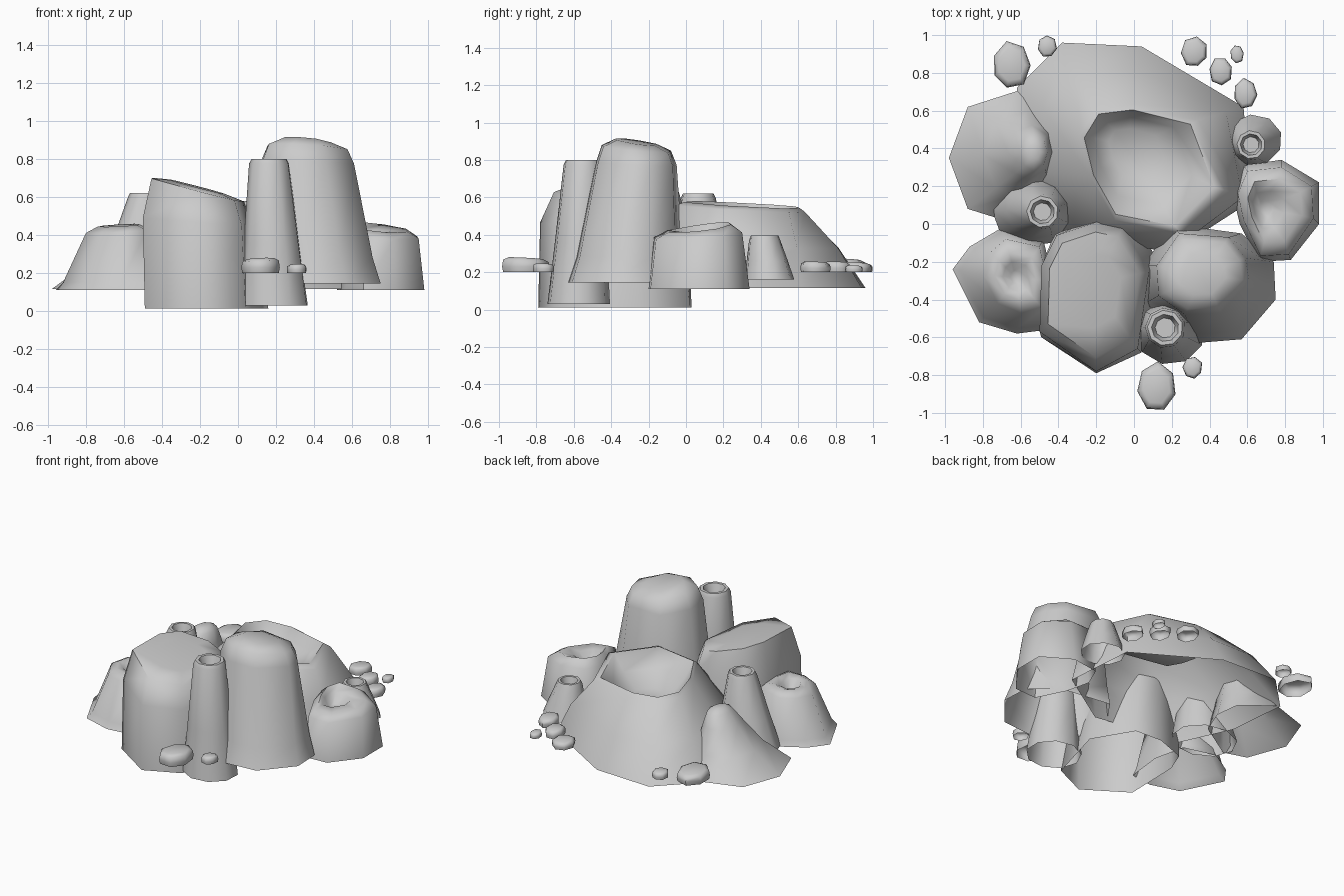
import bpy, bmesh, math, random

random.seed(4)


def oval(cx, cy, rx, ry, n=8, rot=0.0, jit=0.0):
    pts = []
    for i in range(n):
        a = rot + 2 * math.pi * i / n
        k = 1 + random.uniform(-jit, jit)
        pts.append((cx + rx * k * math.cos(a), cy + ry * k * math.sin(a)))
    return pts


def loft(name, base, top, levels, tilt=(0, 0), angle=62):
    """Rings blended from base to top outline; level = (blend, scale, z, tilt weight[, shift x, shift y]).
    Open underneath."""
    bm = bmesh.new()
    rings = []
    n = len(base)
    for t, s, z, w, *shift in levels:
        sx, sy = shift or (0, 0)
        pts = [(b[0] + (c[0] - b[0]) * t, b[1] + (c[1] - b[1]) * t) for b, c in zip(base, top)]
        mx = sum(p[0] for p in pts) / n
        my = sum(p[1] for p in pts) / n
        ring = []
        for x, y in pts:
            dx, dy = (x - mx) * s + sx, (y - my) * s + sy
            ring.append(bm.verts.new((mx + dx, my + dy, z + w * (tilt[0] * dx + tilt[1] * dy))))
        rings.append(ring)
    for r0, r1 in zip(rings, rings[1:]):
        for i in range(n):
            j = (i + 1) % n
            bm.faces.new((r0[i], r0[j], r1[j], r1[i]))
    bm.faces.new(rings[-1])
    me = bpy.data.meshes.new(name)
    bm.to_mesh(me)
    bm.free()
    ob = bpy.data.objects.new(name, me)
    bpy.context.collection.objects.link(ob)
    bpy.context.view_layer.objects.active = ob
    ob.select_set(True)
    bpy.ops.object.shade_smooth_by_angle(angle=math.radians(angle))
    ob.select_set(False)
    return ob


# main crater with sunken bowl, wide shoulder on the right
loft("main_crater",
     [(.62, .12), (.58, .62), (.04, .94), (-.38, .96), (-.62, .72), (-.58, .3), (-.42, -.05), (.2, -.15)],
     [(.48, .18), (.34, .55), (.0, .635), (-.2, .61), (-.285, .47), (-.23, .25), (-.1, .02), (.25, -.05)],
     [(0, 1, .115, 0), (.45, 1.03, .34, .5), (1, 1, .54, 1), (1, .9, .56, 1, -.01, 0),
      (1, .68, .48, .5, -.03, .03), (1, .4, .41, 0, -.04, .05)],
     (-.03, -.06))

# pointed slope on the left
loft("left_slope",
     [(-.38, .38), (-.4, .55), (-.6, .71), (-.88, .62), (-.98, .35), (-.88, .08), (-.72, .03), (-.45, .2)],
     oval(-.53, .38, .08, .11, 8),
     [(0, 1, .115, 0), (.5, 1, .25, 0), (.85, 1, .40, 0), (1, .9, .48, 0), (1, .4, .505, 0)])

# two boulders with a dented top
loft("left_dented_boulder",
     [(-.43, -.3), (-.48, -.08), (-.7, -.02), (-.87, -.12), (-.96, -.24), (-.82, -.52), (-.62, -.58), (-.46, -.56)],
     [(-.46, -.3), (-.5, -.12), (-.68, -.08), (-.76, -.15), (-.8, -.27), (-.72, -.42), (-.6, -.47), (-.48, -.45)],
     [(0, 1, .11, 0), (.25, 1, .15, 0), (1, 1, .42, 1), (1, .65, .45, 1), (1, .4, .435, 0), (1, .18, .39, 0)],
     (.06, .04))
loft("right_dented_boulder",
     [(.98, .0), (.98, .22), (.78, .34), (.58, .31), (.52, .17), (.56, .0), (.66, -.2), (.83, -.19)],
     [(.95, .03), (.94, .2), (.78, .3), (.6, .28), (.55, .16), (.58, .02), (.67, -.17), (.82, -.16)],
     [(0, 1, .11, 0), (1, 1, .40, .6), (1, .72, .44, 1), (1, .42, .42, .5, -.03, 0), (1, .18, .37, 0, -.04, 0)],
     (-.12, .12))

# slanted front rock
loft("front_slanted_rock",
     [(.16, -.25), (.0, .02), (-.2, .03), (-.42, -.05), (-.48, -.2), (-.49, -.6), (-.2, -.79), (.04, -.68)],
     [(.08, -.25), (-.06, -.02), (-.2, .01), (-.41, -.06), (-.49, -.22), (-.5, -.57), (-.2, -.78), (.02, -.66)],
     [(0, 1, .012, 0), (1, 1, .47, .3), (1, .84, .64, 1), (1, .5, .655, 1)],
     (-.26, .02))

# tall rounded rock
loft("tall_rock",
     [(.75, -.4), (.74, -.2), (.57, -.05), (.2, .0), (.05, -.22), (.06, -.42), (.33, -.63), (.57, -.61)],
     [(.61, -.3), (.59, -.18), (.5, -.07), (.24, -.05), (.12, -.22), (.13, -.38), (.27, -.48), (.46, -.47)],
     [(0, 1, .145, 0), (.3, 1, .28, 0), (1, 1, .78, .3), (1, .86, .86, .6), (1, .5, .896, 1)],
     (-.09, -.14))

# hollow vents: base x, y, rx, ry, base z, top x, y, radius, top z
vents = {"front_vent": (.19, -.575, .185, .17, .03, .165, -.55, .107, .80),
         "left_vent": (-.53, .07, .225, .19, .115, -.485, .065, .095, .62),
         "right_vent": (.635, .445, .15, .135, .16, .62, .42, .085, .395)}
for name, (bx, by, rx, ry, z0, tx, ty, r, z1) in vents.items():
    h = z1 - z0
    loft(name, oval(bx, by, rx, ry, 9, .3), oval(tx, ty, r, r, 9, .3),
         [(0, 1, z0, 0), (.45, 1, z0 + h * .42, 0), (1, 1, z1 - .025, 0), (1, .88, z1, 0),
          (1, .68, z1, 0), (1, .5, z1 - .06, 0)])

# loose pebbles: x, y, half sizes, height
pebbles = [(-.65, .84, .105, .125, .07), (-.46, .94, .052, .06, .045), (.32, .91, .07, .08, .05),
           (.46, .81, .062, .075, .055), (.545, .9, .037, .05, .035), (.59, .69, .065, .08, .055),
           (.12, -.865, .11, .135, .075), (.31, -.76, .052, .06, .045)]
for i, (x, y, rx, ry, h) in enumerate(pebbles):
    o = oval(x, y, rx, ry, 7, i * .7, .06)
    loft("pebble_%d" % (i + 1), o, o,
         [(0, .95, .2, 0), (0, 1, .2 + h * .4, 0), (0, .95, .2 + h * .8, 1), (0, .7, .2 + h, 1)], (.04, -.05))
